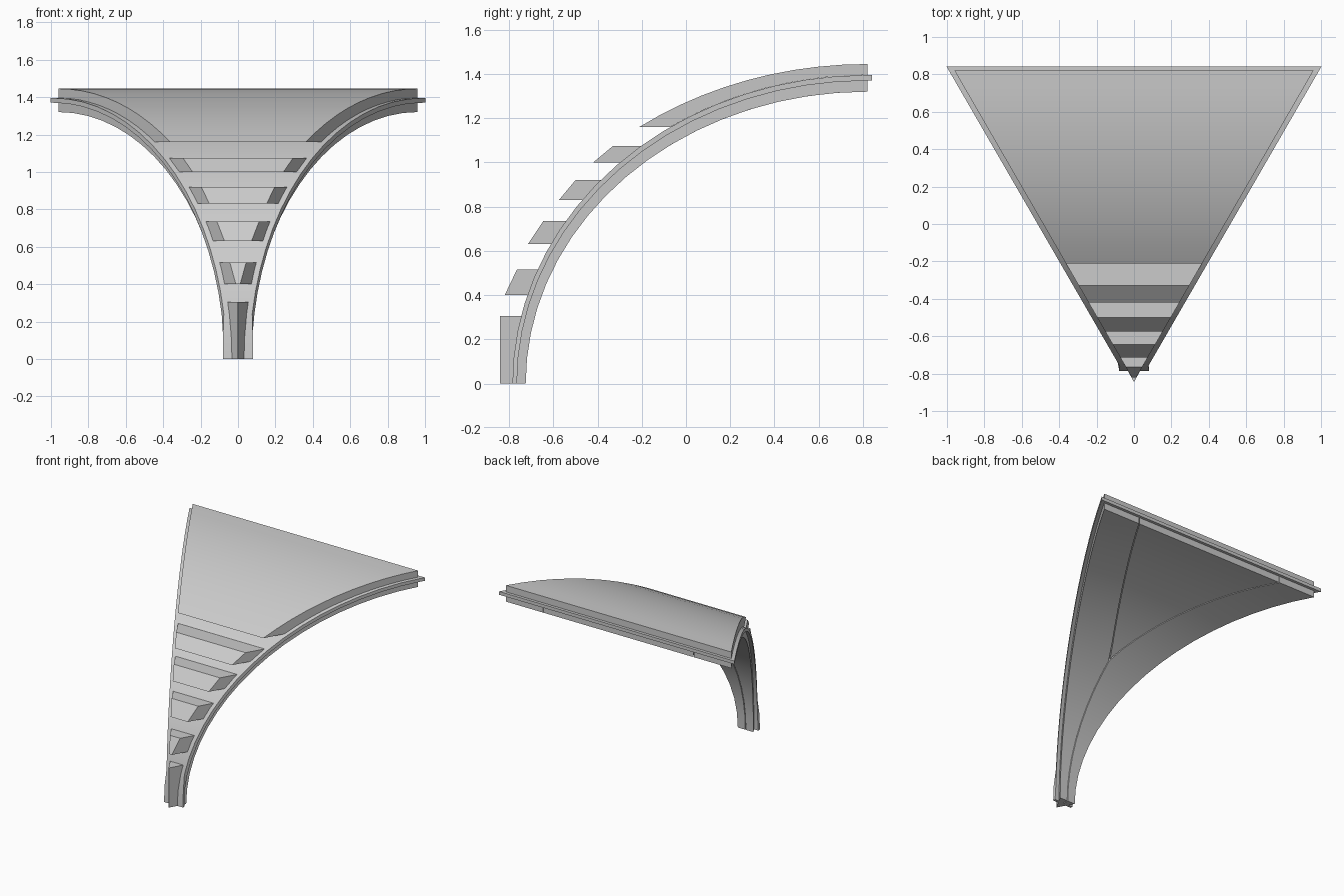
import bpy, bmesh, math

if "Cube" in bpy.data.objects:
    bpy.data.objects.remove(bpy.data.objects["Cube"])

YC = 0.82                      # back end of the vault, centre of all arcs
SOFFIT, BED, BACK, CROWN = (1.545, 1.32), (1.585, 1.37), (1.605, 1.395), (1.73, 1.445)


def arc(size, n, t0=0.0):
    """Quarter-ellipse points (y, z) from angle t0 up to the crown."""
    out = []
    for i in range(n + 1):
        t = t0 + (math.pi / 2 - t0) * i / n
        out.append((YC - size[0] * math.cos(t), size[1] * math.sin(t)))
    return out


def arc_y(size, z):
    return YC - size[0] * math.sqrt(1 - (z / size[1]) ** 2)


def edge(y):                   # half width of the triangular plan
    return max(0.578 * (y + 0.84), 0.002)


def loft(name, inner, outer, lo, hi, mirror=False):
    """Solid between two (y, z) lines, bounded sideways by lo(y) and hi(y)."""
    bm = bmesh.new()
    rings = []
    for a, b in zip(inner, outer):
        pts = [(lo(a[0]), *a), (hi(a[0]), *a), (hi(b[0]), *b), (lo(b[0]), *b)]
        rings.append([bm.verts.new(p) for p in pts])
    for r, s in zip(rings, rings[1:]):
        for k in range(4):
            m = (k + 1) % 4
            bm.faces.new((r[k], r[m], s[m], s[k]))
    bm.faces.new(rings[0])
    bm.faces.new(rings[-1])
    bmesh.ops.recalc_face_normals(bm, faces=bm.faces)
    me = bpy.data.meshes.new(name)
    bm.to_mesh(me)
    bm.free()
    ob = bpy.data.objects.new(name, me)
    bpy.context.collection.objects.link(ob)
    if mirror:
        ob.modifiers.new("mirror", 'MIRROR').use_mirror_merge = False
    bpy.ops.object.select_all(action='DESELECT')
    ob.select_set(True)
    bpy.context.view_layer.objects.active = ob
    bpy.ops.object.shade_smooth_by_angle(angle=math.radians(25))
    return ob


# Lower layer: two side panels and a centre panel parted by a Y-shaped joint
YM = -0.26
seam = lambda y: max(0.0, 0.64 * (y - YM) / (YC - YM))
loft("side_soffit_panel", arc(SOFFIT, 18), arc(BED, 18),
     lambda y: seam(y) + 0.003, edge, mirror=True)
t_mid = math.acos((YC - YM) / SOFFIT[0])
inner_w = lambda y: max(seam(y) - 0.003, 0.001)
loft("centre_soffit_panel", arc(SOFFIT, 12, t_mid), arc(BED, 12, t_mid),
     lambda y: -inner_w(y), inner_w)

# Thin projecting tongue layer all around the edge
tongue_w = lambda y: max(edge(y) + 0.03, 0.08 if y < -0.764 else 0.07)
loft("tongue_layer", arc(BED, 18) + [(0.842, BED[1])], arc(BACK, 18) + [(0.842, BACK[1])],
     lambda y: -tongue_w(y), tongue_w)

# Thick upper slab with a level front bed
ZS = 1.16
loft("upper_slab", arc(BACK, 10, math.asin(ZS / BACK[1])),
     arc(CROWN, 10, math.asin(ZS / CROWN[1])), lambda y: -edge(y), edge)

# Stepped blocks: bottom z, top z, front y at bottom, front y at top
blocks = [(1.0, 1.075, -0.42, -0.33), (0.83, 0.92, -0.575, -0.50),
          (0.63, 0.735, -0.715, -0.645), (0.40, 0.515, -0.82, -0.765),
          (0.0, 0.305, -0.842, -0.842)]
for i, (z0, z1, y0, y1) in enumerate(blocks):
    loft("foot_block" if z0 == 0 else f"step_block_{i + 1}",
         [(arc_y(BACK, z0) + 0.01, z0), (arc_y(BACK, z1) + 0.01, z1)],
         [(y0, z0), (y1, z1)], lambda y: -edge(y), edge)
